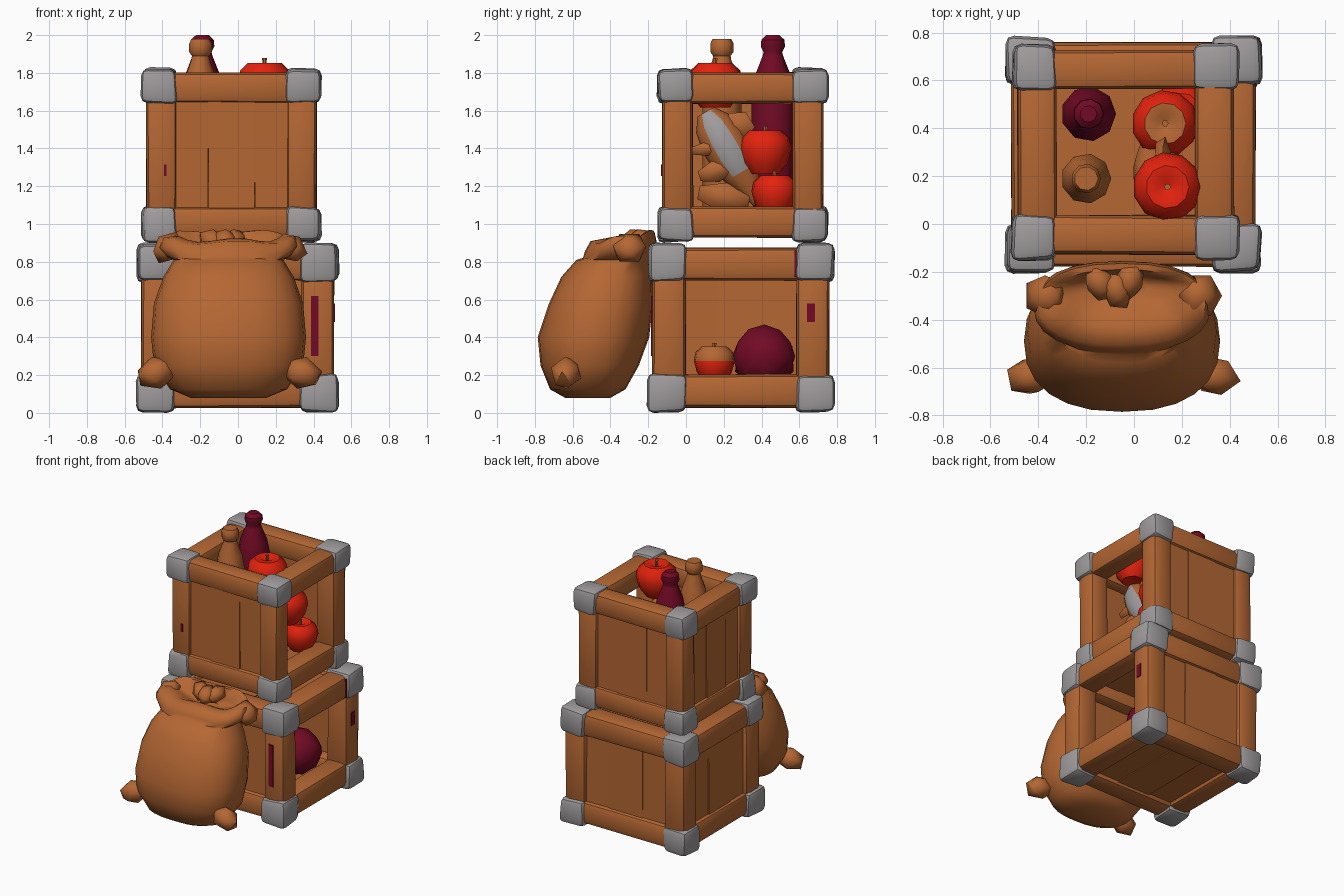
import bpy, bmesh, math, random
from mathutils import Vector, Matrix

if "Cube" in bpy.data.objects:
    bpy.data.objects.remove(bpy.data.objects["Cube"])

random.seed(4)

def mat(name, col):
    m = bpy.data.materials.new(name)
    m.diffuse_color = (*col, 1)
    m.use_nodes = True
    m.node_tree.nodes["Principled BSDF"].inputs["Base Color"].default_value = m.diffuse_color
    return m

BROWN = mat("brown", (0.46, 0.135, 0.033))
GREY = mat("grey", (0.35, 0.33, 0.335))
RED = mat("red", (0.77, 0.016, 0.004))
WINE = mat("wine_red", (0.17, 0.003, 0.018))

def finish(bm, name, mats, angle=40, matrix=None, rule=None):
    """Turn a bmesh into an object; rule(face) gives the material index."""
    bmesh.ops.recalc_face_normals(bm, faces=bm.faces)
    if rule:
        bm.normal_update()
        for f in bm.faces:
            f.material_index = rule(f)
    me = bpy.data.meshes.new(name)
    bm.to_mesh(me)
    bm.free()
    for m in mats:
        me.materials.append(m)
    ob = bpy.data.objects.new(name, me)
    bpy.context.collection.objects.link(ob)
    if matrix:
        ob.matrix_world = matrix
    bpy.ops.object.select_all(action='DESELECT')
    ob.select_set(True)
    bpy.context.view_layer.objects.active = ob
    bpy.ops.object.shade_smooth_by_angle(angle=math.radians(angle))
    return ob

def box(name, c, size, m, bevel=0.0, jitter=0.0):
    bm = bmesh.new()
    bmesh.ops.create_cube(bm, size=1)
    for v in bm.verts:
        v.co = Vector(v.co[i] * size[i] + c[i] + random.uniform(-jitter, jitter) for i in range(3))
    if bevel:
        bmesh.ops.bevel(bm, geom=bm.edges[:], offset=bevel, segments=2, profile=0.5, affect='EDGES')
    return finish(bm, name, [m])

def loft(bm, rings):
    """Skin a list of closed point rings and cap both ends."""
    vs = [[bm.verts.new(p) for p in r] for r in rings]
    n = len(vs[0])
    for a, b in zip(vs, vs[1:]):
        for i in range(n):
            bm.faces.new((a[i], a[(i + 1) % n], b[(i + 1) % n], b[i]))
    bm.faces.new(vs[0][::-1])
    bm.faces.new(vs[-1])

def lathe(name, profile, loc, mats, n=10, rot=0.0, rule=None, angle=40, squash=1.0):
    bm = bmesh.new()
    loft(bm, [[(r * squash * math.cos(2 * math.pi * i / n), r * math.sin(2 * math.pi * i / n), z)
               for i in range(n)] for r, z in profile])
    return finish(bm, name, mats, angle, Matrix.Translation(loc) @ Matrix.Rotation(rot, 4, 'X'), rule)

def blob(name, loc, scale, m, rot=(0, 0, 0), sub=2, jitter=0.0):
    bm = bmesh.new()
    bmesh.ops.create_icosphere(bm, subdivisions=sub, radius=1)
    for v in bm.verts:
        v.co *= 1 + random.uniform(-jitter, jitter)
        v.co = Vector(v.co[i] * scale[i] for i in range(3))
    ob = finish(bm, name, [m], 50)
    ob.location, ob.rotation_euler = loc, rot
    return ob

# Crate: capped corners, round-edged beams and three planks per closed side
def crate(name, lo, hi, cap, beam, closed):
    lo, hi = Vector(lo), Vector(hi)
    mid, span = (lo + hi) / 2, hi - lo
    pick = lambda s, a: hi[a] if s > 0 else lo[a]
    for sx in (-1, 1):
        for sy in (-1, 1):
            for sz in (-1, 1):
                c = [pick(s, a) + 0.01 * s for a, s in enumerate((sx, sy, sz))]
                box(name + "_corner_cap", c, (cap,) * 3, GREY, 0.036, 0.01)
    for a in range(3):
        b, d = [i for i in range(3) if i != a]
        for s in (-1, 1):
            for t in (-1, 1):
                c, size = mid.copy(), [beam] * 3
                c[b], c[d], size[a] = pick(s, b), pick(t, d), span[a]
                box(name + "_beam", c, size, BROWN, 0.04, 0.004)
    for a, s in closed:
        u = 1 if a == 0 else 0
        w = span[u] / 3
        for k in range(3):
            c, size = mid.copy(), span.copy()
            c[a] = pick(s, a) + s * (0.03 + 0.005 * (k % 2))
            c[u] = lo[u] + w * (k + 0.5)
            size[a], size[u] = 0.05, w
            box(name + "_plank", c, size, BROWN, 0, 0.002)

crate("lower_crate", (-0.425, -0.09, 0.115), (0.42, 0.67, 0.787), 0.2, 0.175,
      [(0, -1), (1, -1), (1, 1), (2, -1), (2, 1)])
crate("upper_crate", (-0.405, -0.045, 1.01), (0.335, 0.645, 1.72), 0.186, 0.162,
      [(0, -1), (1, -1), (1, 1), (2, -1)])

# Wine-red stains on the crates' posts and a beam
box("front_post_stain", (0.407, -0.18, 0.46), (0.04, 0.009, 0.32), WINE)
box("side_post_stain", (0.51, 0.662, 0.53), (0.009, 0.042, 0.1), WINE)
box("side_beam_stain", (0.51, 0.58, 0.79), (0.009, 0.012, 0.14), WINE)
box("upper_post_stain", (-0.385, -0.129, 1.285), (0.015, 0.008, 0.06), WINE)

# Bottles in the upper crate
lathe("brown_bottle", [(0.09, 1.04), (0.105, 1.1), (0.105, 1.64), (0.085, 1.77), (0.05, 1.87),
                       (0.047, 1.89), (0.062, 1.91), (0.062, 1.955), (0.05, 1.98)],
      (-0.2, 0.19, 0), [BROWN], 9)
lathe("wine_bottle", [(0.09, 1.04), (0.115, 1.12), (0.115, 1.68), (0.095, 1.79), (0.055, 1.89),
                      (0.05, 1.91), (0.065, 1.94), (0.062, 1.975), (0.035, 2.0)],
      (-0.19, 0.46, 0), [WINE], 9)

# Apples: lathed with a dimple, brown inside the radius of the patch
def apple(name, loc, r, patch=0.0, rot=0.0):
    prof = [(0.25, -0.78), (0.55, -0.85), (0.85, -0.45), (1.0, 0.1), (0.92, 0.5), (0.62, 0.78),
            (0.3, 0.76), (0.08, 0.6)]
    def rule(f):
        c = f.calc_center_median()
        return 1 if c.z > 0 and c.xy.length < patch * r else 0
    lathe(name, [(a * r, b * r) for a, b in prof], loc, [RED, BROWN], 11, rot, rule)
    lathe(name + "_stem", [(0.01, 0.55 * r), (0.01, 0.8 * r), (0.014, 0.96 * r)], loc,
          [BROWN], 6, rot)

apple("top_apple", (0.14, 0.155, 1.74), 0.145)
apple("middle_apple", (0.13, 0.42, 1.385), 0.14, 0.5)
apple("deep_apple", (0.2, 0.47, 1.16), 0.125)
apple("lower_apple", (0.24, 0.15, 0.265), 0.11, 0.98)

# Cabbage in the lower crate, with a few overlapping leaves
blob("cabbage", (0.22, 0.415, 0.3), (0.165, 0.165, 0.165), WINE, sub=2, jitter=0.04)
for k in range(4):
    a = k * math.pi / 2 + 0.4
    blob("cabbage_leaf", (0.22 + 0.045 * math.cos(a), 0.415 + 0.045 * math.sin(a), 0.285),
         (0.13, 0.13, 0.15), WINE, (0, 0, a), 1)

# Fish leaning in the upper crate, with a grey patch along its flank
lathe("fish_body", [(0.03, -0.29), (0.06, -0.2), (0.1, -0.1), (0.12, 0.0), (0.12, 0.1), (0.1, 0.2),
                    (0.05, 0.27)], (0.1, 0.24, 1.36), [BROWN, GREY], 12, math.radians(30),
      lambda f: 1 if f.normal.x > 0.8 and f.calc_center_median().z > -0.14 else 0, squash=0.85)
blob("fish_tail", (0.12, 0.2, 1.14), (0.05, 0.16, 0.08), BROWN, (-0.2, 0, 0), 1)
blob("fish_side_fin", (0.15, 0.12, 1.4), (0.03, 0.11, 0.04), BROWN, (0.15, 0, 0), 1)
blob("fish_belly_fin", (0.15, 0.16, 1.28), (0.04, 0.11, 0.06), BROWN, (0.3, 0, 0), 1)
blob("fish_back_fin", (0.12, 0.28, 1.52), (0.04, 0.09, 0.08), BROWN, (-0.5, 0, 0), 1)

# Sack: rings of (z, half width, centre y, half depth, collar amount)
sack = [(0.08, 0.20, -0.52, 0.12, 0), (0.125, 0.31, -0.52, 0.2, 0), (0.25, 0.395, -0.51, 0.26, 0),
        (0.4, 0.41, -0.49, 0.295, 0), (0.58, 0.395, -0.45, 0.275, 0), (0.72, 0.345, -0.42, 0.24, 0),
        (0.81, 0.29, -0.38, 0.2, 0), (0.83, 0.33, -0.36, 0.185, 0.4), (0.88, 0.37, -0.345, 0.19, 1),
        (0.93, 0.35, -0.335, 0.17, 1), (0.935, 0.29, -0.31, 0.12, 1), (0.88, 0.22, -0.28, 0.07, 0.3),
        (0.84, 0.10, -0.27, 0.04, 0)]
def sack_ring(z, rx, cy, ry, collar, n=24):
    pts = []
    for i in range(n):
        t = 2 * math.pi * i / n
        c, s = math.cos(t), math.sin(t)
        dy = ry * math.copysign(abs(s) ** 0.85, s)
        pts.append((-0.05 + rx * math.copysign(abs(c) ** 0.85, c), cy + dy,
                    z + collar * (0.012 * math.cos(5 * t + 1) + 0.18 * dy)))
    return pts
bm = bmesh.new()
loft(bm, [sack_ring(*r) for r in sack])
finish(bm, "sack_body", [BROWN], 60)

# Sack ears, collar corners and gathered cloth in the mouth
for s in (-1, 1):
    x = -0.047
    blob("sack_bottom_ear", (x + s * 0.385, -0.635, 0.212), (0.115, 0.085, 0.088), BROWN,
         (0, s * 0.3, s * -0.2), 1)
    blob("sack_collar_corner", (x + s * 0.325, -0.3, 0.875), (0.1, 0.1, 0.075), BROWN, (0, s * 0.7, 0), 1)
for x, y, rz in ((-0.07, -0.28, 0.3), (-0.02, -0.24, -0.3), (-0.14, -0.25, 0.6)):
    blob("sack_gather", (x, y, 0.915), (0.065, 0.09, 0.06), BROWN, (0.3, 0, rz), 1)
